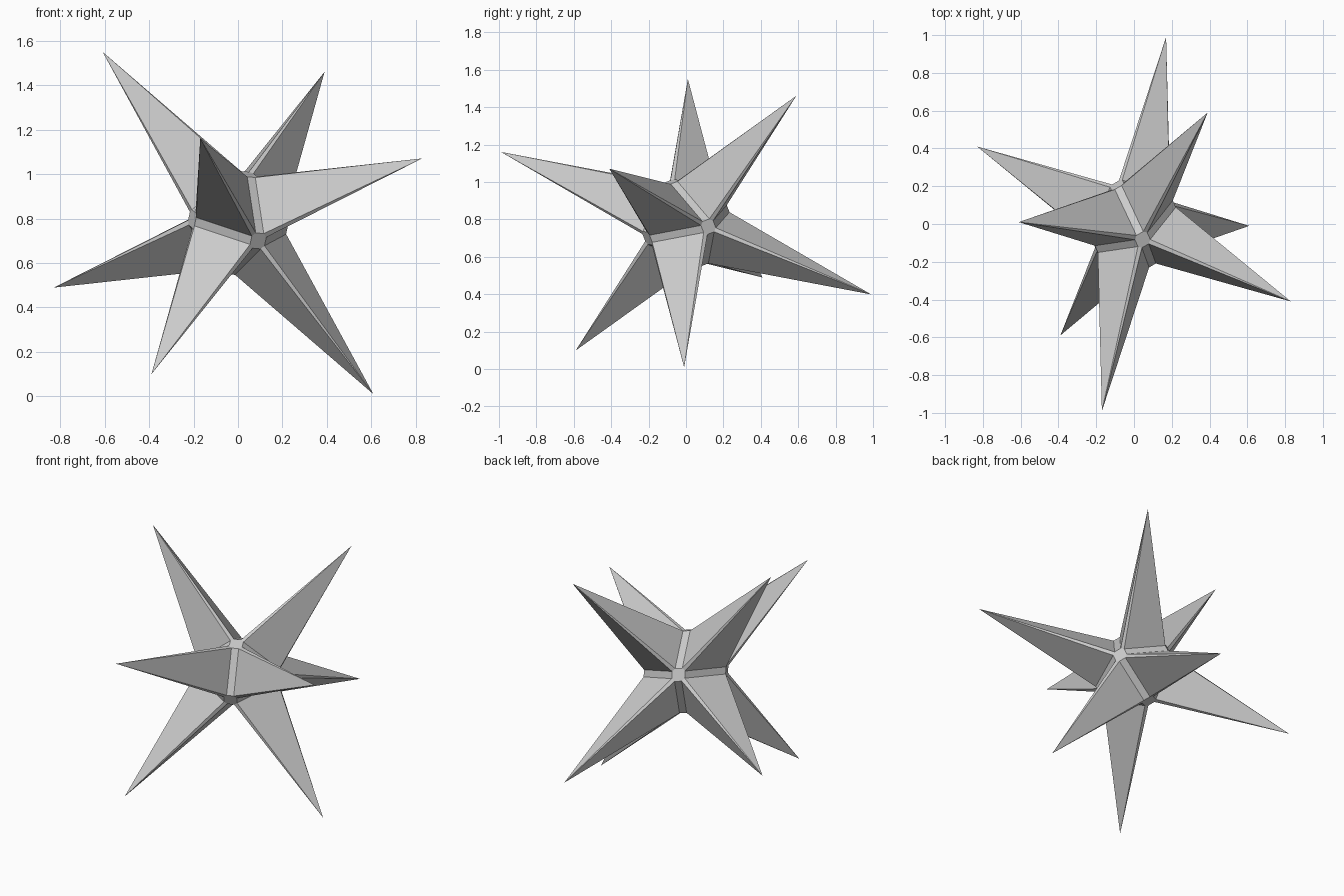
import bpy, bmesh
from itertools import product
from mathutils import Vector

if "Cube" in bpy.data.objects:
    bpy.data.objects.remove(bpy.data.objects["Cube"])

# Three slightly skewed axes carry the chamfered octahedron core
CENTRE = Vector((0, 0, 0.78))
AXES = [Vector((-0.50, -0.29, 0.045)),
        Vector((-0.22, 0.50, 0.195)),
        Vector((0.11, -0.20, 0.531))]
R, H, S = 0.413, 0.065, 0.036   # hub distance, hub half size, strip half width

bm = bmesh.new()
cache = {}


def vert(coord):
    key = tuple(round(c, 4) for c in coord)
    if key not in cache:
        pos = CENTRE.copy()
        for c, axis in zip(key, AXES):
            pos += axis * c
        cache[key] = bm.verts.new(pos)
    return cache[key]


def corner(a, b, c, sa, sb, sc):
    """Core corner near the hub on axis a, leaning to axis b, offset along c."""
    p = [0, 0, 0]
    p[a], p[b], p[c] = sa * R, sb * H, sc * S
    return vert(p)


# Small octagonal hub at each core corner
for a in range(3):
    b, c = (a + 1) % 3, (a + 2) % 3
    for s in (1, -1):
        bm.faces.new([
            corner(a, b, c, s, 1, -1), corner(a, b, c, s, 1, 1),
            corner(a, c, b, s, 1, 1), corner(a, c, b, s, 1, -1),
            corner(a, b, c, s, -1, 1), corner(a, b, c, s, -1, -1),
            corner(a, c, b, s, -1, -1), corner(a, c, b, s, -1, 1)])

# Narrow strips along the twelve core edges
for a in range(3):
    b, c = (a + 1) % 3, (a + 2) % 3
    for sa, sb in product((1, -1), repeat=2):
        bm.faces.new([corner(a, b, c, sa, sb, 1), corner(a, b, c, sa, sb, -1),
                      corner(b, a, c, sb, sa, -1), corner(b, a, c, sb, sa, 1)])

# Eight long spikes with three broad faces and three slim ridge faces
for s in product((1, -1), repeat=3):
    ring = []
    for a in range(3):
        b, c = (a + 1) % 3, (a + 2) % 3
        ring += [corner(a, c, b, s[a], s[c], s[b]),
                 corner(a, b, c, s[a], s[b], s[c])]
    tip = vert(s)
    for i in range(6):
        bm.faces.new([ring[i], ring[(i + 1) % 6], tip])

bmesh.ops.recalc_face_normals(bm, faces=bm.faces[:])
mesh = bpy.data.meshes.new("spiked_star")
bm.to_mesh(mesh)
bm.free()
star = bpy.data.objects.new("spiked_star", mesh)
bpy.context.collection.objects.link(star)
